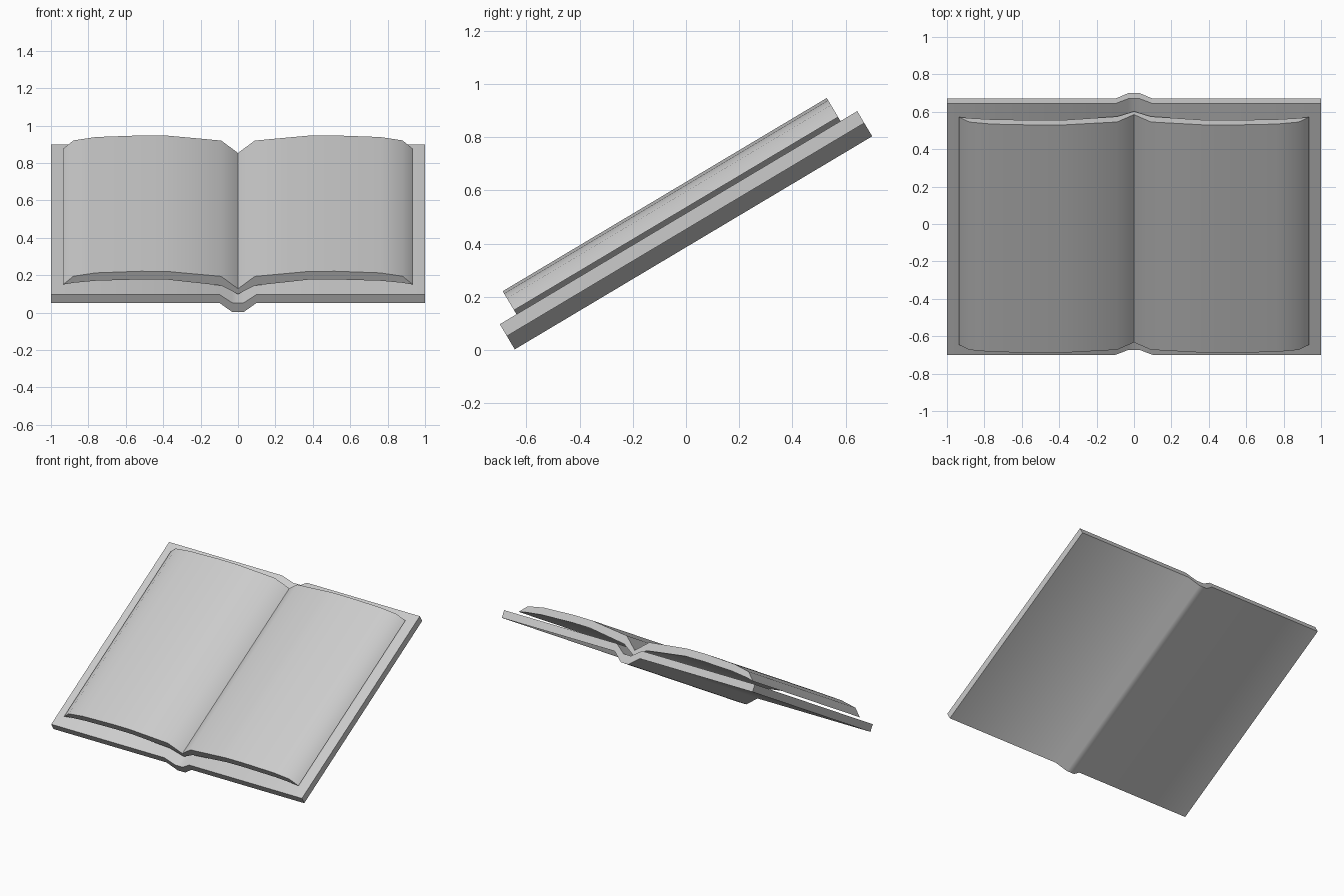
import bpy, bmesh, math
from mathutils import Matrix, Vector

if "Cube" in bpy.data.objects:
    bpy.data.objects.remove(bpy.data.objects["Cube"])

# Whole book leans back like on a lectern
TILT = math.radians(30.8)
LEAN = Matrix.Translation((0, 0, 0.45)) @ Matrix.Rotation(TILT, 4, 'X')


def mirrored(half):
    """Full cross-section line from left to right, given its right half from the centre out."""
    return [(-x, w) for x, w in reversed(half) if x > 0] + half


def extruded(name, top, bottom, half_length):
    """Closed slab swept along the book's height from a symmetric cross-section."""
    outline = mirrored(top) + [p for p in reversed(mirrored(bottom))]
    outline = [p for i, p in enumerate(outline) if p != outline[i - 1]]
    bm = bmesh.new()
    near = [bm.verts.new(LEAN @ Vector((x, -half_length, w))) for x, w in outline]
    far = [bm.verts.new(LEAN @ Vector((x, half_length, w))) for x, w in outline]
    n = len(outline)
    for i in range(n):
        j = (i + 1) % n
        bm.faces.new((near[i], near[j], far[j], far[i]))
    bm.faces.new(near)
    bm.faces.new(far[::-1])
    bmesh.ops.triangulate(bm, faces=[f for f in bm.faces if len(f.verts) > 4])
    bmesh.ops.recalc_face_normals(bm, faces=bm.faces)
    mesh = bpy.data.meshes.new(name)
    bm.to_mesh(mesh)
    bm.free()
    obj = bpy.data.objects.new(name, mesh)
    bpy.context.collection.objects.link(obj)
    bpy.ops.object.select_all(action='DESELECT')
    obj.select_set(True)
    bpy.context.view_layer.objects.active = obj
    bpy.ops.object.shade_smooth_by_angle(angle=math.radians(40))
    return obj


# Cover boards with the sunken spine
extruded("cover",
         [(0, 0.003), (0.03, 0.003), (0.10, 0.055), (1.0, 0.055)],
         [(0, -0.055), (0.03, -0.055), (0.10, 0.003), (1.0, 0.003)],
         0.782)

# Open page block, arched on both sides and meeting in a central valley
extruded("pages",
         [(0, 0.047), (0.09, 0.124), (0.38, 0.155), (0.52, 0.156),
          (0.76, 0.146), (0.88, 0.125), (0.935, 0.073)],
         [(0, 0.013), (0.09, 0.067), (0.38, 0.104), (0.52, 0.105),
          (0.76, 0.097), (0.88, 0.084), (0.935, 0.073)],
         0.709)
